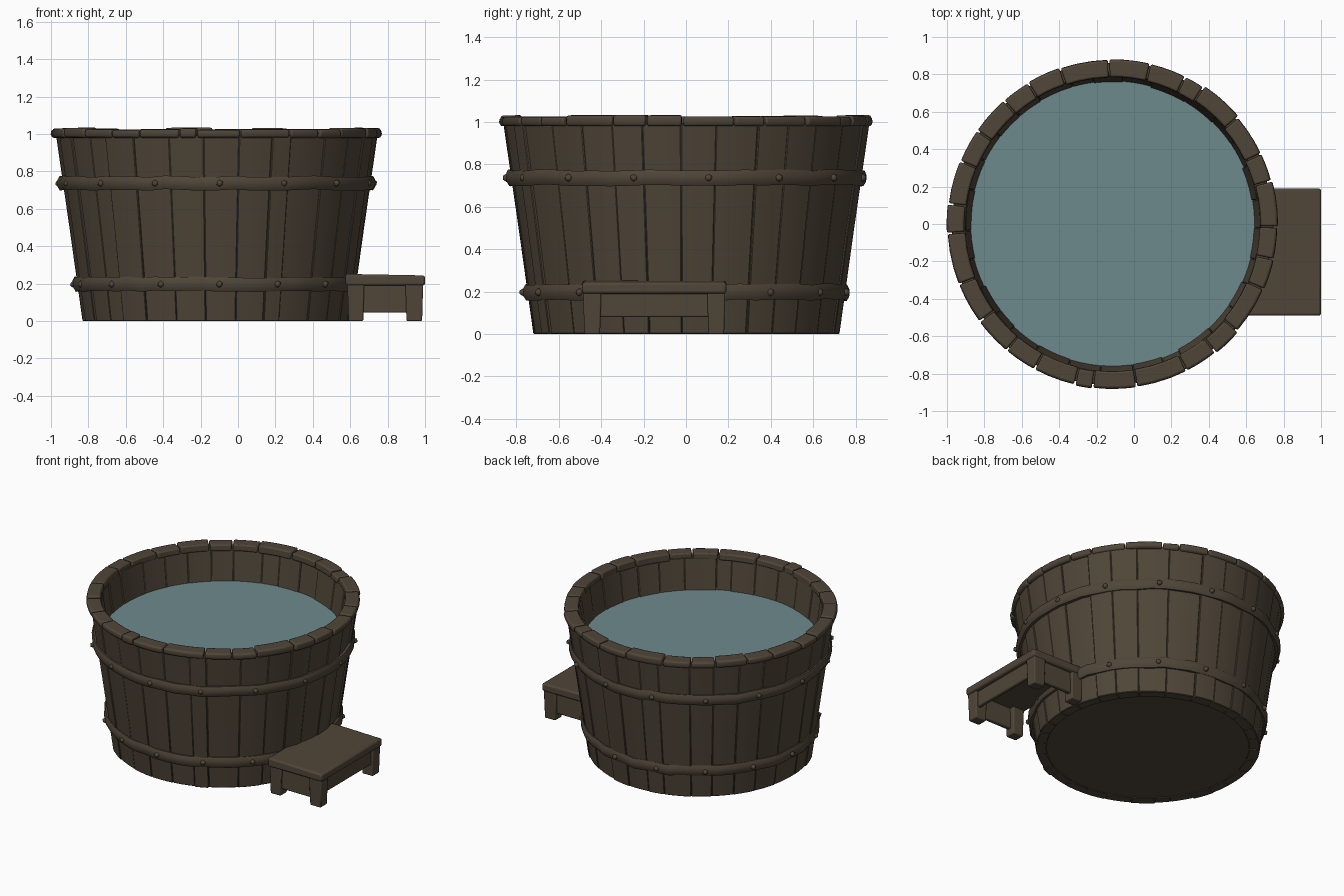
import bpy, bmesh, math, random
from mathutils import Vector

random.seed(4)
CX = -0.115  # tub axis

cube = bpy.data.objects.get("Cube")
if cube:
    bpy.data.objects.remove(cube, do_unlink=True)


def material(name, rgb, rough):
    m = bpy.data.materials.new(name)
    m.use_nodes = True
    m.diffuse_color = (*rgb, 1)
    node = m.node_tree.nodes["Principled BSDF"]
    node.inputs["Base Color"].default_value = (*rgb, 1)
    node.inputs["Roughness"].default_value = rough
    return m


wood = material("dark wood", (0.080, 0.061, 0.040), 0.9)
water_blue = material("water blue", (0.155, 0.255, 0.265), 0.5)


def finish(bm, name, mat, bevel=0.0, segments=1, angle=35):
    bmesh.ops.recalc_face_normals(bm, faces=bm.faces)
    mesh = bpy.data.meshes.new(name)
    bm.to_mesh(mesh)
    bm.free()
    mesh.materials.append(mat)
    ob = bpy.data.objects.new(name, mesh)
    bpy.context.collection.objects.link(ob)
    bpy.ops.object.select_all(action="DESELECT")
    ob.select_set(True)
    bpy.context.view_layer.objects.active = ob
    bpy.ops.object.shade_smooth_by_angle(angle=math.radians(angle))
    if bevel:
        mod = ob.modifiers.new("worn edges", "BEVEL")
        mod.width, mod.segments = bevel, segments
        mod.limit_method, mod.angle_limit = "ANGLE", math.radians(40)
    return ob


def polar(r, a, z):
    return Vector((CX + r * math.cos(a), r * math.sin(a), z))


def arc_block(bm, a0, a1, profile, steps=3):
    """Sweep a closed (radius, height) profile from a0 to a1 and cap the ends."""
    rings = [[bm.verts.new(polar(r, a0 + (a1 - a0) * i / steps, z)) for r, z in profile]
             for i in range(steps + 1)]
    n = len(profile)
    for p, q in zip(rings, rings[1:]):
        for k in range(n):
            bm.faces.new((p[k], p[(k + 1) % n], q[(k + 1) % n], q[k]))
    bm.faces.new(rings[0])
    bm.faces.new(rings[-1])


def uneven_angles(count, jitter):
    step = math.tau / count
    cuts = [step * (i + random.uniform(-jitter, jitter)) for i in range(count)]
    return list(zip(cuts, cuts[1:] + [cuts[0] + math.tau]))


# Staves of the tapered wall
bm = bmesh.new()
for a0, a1 in uneven_angles(30, 0.25):
    d = random.uniform(-0.007, 0.007)
    arc_block(bm, a0, a1, [(0.65, 0.0), (0.72 + d, 0.0), (0.79 + d, 0.5),
                           (0.862 + d, 0.995), (0.79 + d, 0.995)])
finish(bm, "wall_staves", wood, 0.004)

# Rim blocks with narrow gaps
bm = bmesh.new()
for a0, a1 in uneven_angles(27, 0.28):
    d, h = random.uniform(-0.006, 0.004), random.uniform(-0.006, 0.004)
    arc_block(bm, a0 + 0.005, a1 - 0.005,
              [(0.787 + d, 0.98), (0.875 + d, 0.98), (0.883 + d, 1.0),
               (0.878 + d, 1.028 + h), (0.79 + d, 1.03 + h)])
finish(bm, "rim_blocks", wood, 0.009, 2)


# Rounded hoops, slightly wavy like hand-bent wood
def hoop(name, z, r, half):
    bm = bmesh.new()
    profile = [(-0.05, -0.9), (-0.012, -1), (0, -0.45), (0.002, 0.4), (-0.008, 1), (-0.05, 0.9)]
    count = 56
    rings = []
    for i in range(count):
        wob, lift = random.uniform(-0.005, 0.005), random.uniform(-0.005, 0.005)
        rings.append([bm.verts.new(polar(r + dr + wob, math.tau * i / count, z + k * half + lift))
                      for dr, k in profile])
    for p, q in zip(rings, rings[1:] + rings[:1]):
        for k in range(len(profile)):
            j = (k + 1) % len(profile)
            bm.faces.new((p[k], p[j], q[j], q[k]))
    finish(bm, name, wood, angle=50)


# Round peg heads along the hoops
def pegs(name, z, r, count):
    bm = bmesh.new()
    for i in range(count):
        made = bmesh.ops.create_icosphere(bm, subdivisions=1, radius=0.019)
        bmesh.ops.translate(bm, vec=polar(r, math.tau * (i + 0.3) / count, z), verts=made["verts"])
    finish(bm, name, wood, angle=60)


for label, z, r, half in (("lower", 0.197, 0.768, 0.037), ("upper", 0.737, 0.848, 0.036)):
    hoop(label + "_hoop", z, r, half)
    pegs(label + "_hoop_pegs", z, r, 15)


# Flat discs: floor underside and water
def disc(name, z, r, depth, mat):
    bm = bmesh.new()
    bmesh.ops.create_cone(bm, cap_ends=True, segments=48, radius1=r, radius2=r, depth=depth)
    bmesh.ops.translate(bm, vec=(CX, 0, z), verts=bm.verts)
    finish(bm, name, mat)


disc("tub_floor", 0.025, 0.68, 0.04, wood)
disc("water", 0.775, 0.775, 0.01, water_blue)


# Step stool beside the tub
def board(name, x, y, z, taper=0.0, bevel=0.007):
    bm = bmesh.new()
    bmesh.ops.create_cube(bm, size=1)
    for v in bm.verts:
        c = v.co
        s = 1 - taper if c.z < 0 else 1
        v.co = ((x[0] + x[1]) / 2 + c.x * s * (x[1] - x[0]),
                (y[0] + y[1]) / 2 + c.y * s * (y[1] - y[0]),
                (z[0] + z[1]) / 2 + c.z * (z[1] - z[0]))
    return finish(bm, name, wood, bevel, 2)


seat = board("step_seat", (0.575, 1.0), (-0.49, 0.19), (0.19, 0.252), bevel=0.012)
for v in seat.data.vertices:
    if v.co.x > 0.9 and v.co.z > 0.2:
        v.co.z -= 0.008

for side, x in (("inner", (0.585, 0.675)), ("outer", (0.895, 0.99))):
    for end, y in (("front", (-0.485, -0.4)), ("back", (0.1, 0.185))):
        board(f"step_{side}_{end}_leg", x, y, (0.0, 0.2), 0.12)

board("step_outer_apron", (0.945, 0.972), (-0.42, 0.12), (0.08, 0.2))
board("step_front_apron", (0.64, 0.92), (-0.465, -0.435), (0.045, 0.2))
board("step_back_apron", (0.64, 0.92), (0.135, 0.165), (0.045, 0.2))
